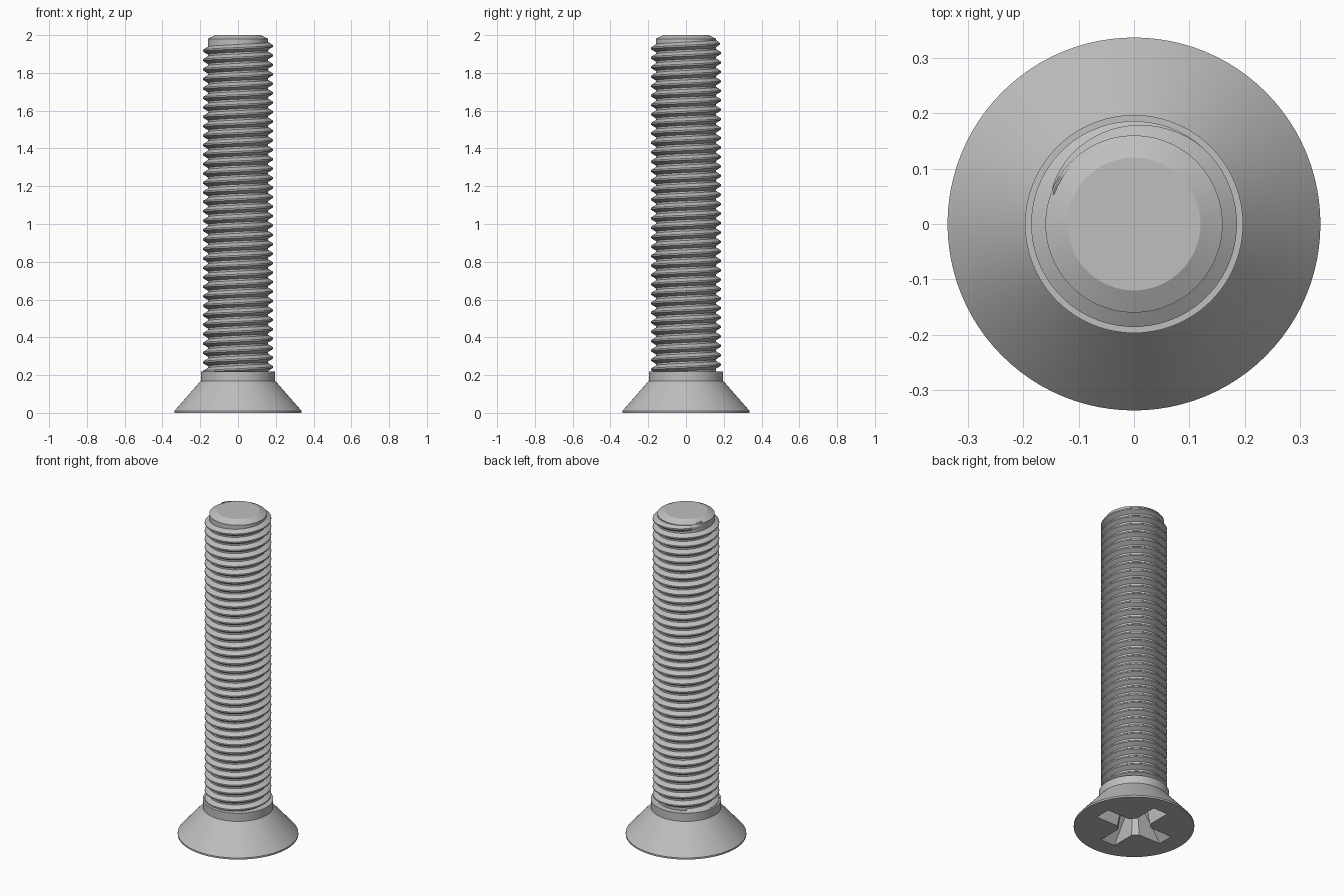
import bpy, bmesh, math

cube = bpy.data.objects.get("Cube")
if cube:
    bpy.data.objects.remove(cube, do_unlink=True)

# Single steel colour
steel = bpy.data.materials.new("steel grey")
steel.use_nodes = True
GREY = (0.52, 0.52, 0.52, 1)
steel.diffuse_color = GREY
steel.node_tree.nodes["Principled BSDF"].inputs["Base Color"].default_value = GREY


def loft(name, rings, closed_tube_caps=True):
    """Skin equal-sized rings of points and cap both ends."""
    bm = bmesh.new()
    loops = [[bm.verts.new(p) for p in ring] for ring in rings]
    n = len(loops[0])
    for a, b in zip(loops, loops[1:]):
        for i in range(n):
            j = (i + 1) % n
            bm.faces.new((a[i], a[j], b[j], b[i]))
    bm.faces.new(loops[0][::-1])
    bm.faces.new(loops[-1])
    bmesh.ops.recalc_face_normals(bm, faces=bm.faces)
    mesh = bpy.data.meshes.new(name)
    bm.to_mesh(mesh)
    bm.free()
    mesh.materials.append(steel)
    ob = bpy.data.objects.new(name, mesh)
    bpy.context.collection.objects.link(ob)
    return ob


def select(ob):
    bpy.ops.object.select_all(action="DESELECT")
    ob.select_set(True)
    bpy.context.view_layer.objects.active = ob


def circle(r, z, n=96):
    return [(r * math.cos(math.tau * i / n), r * math.sin(math.tau * i / n), z)
            for i in range(n)]


def cross(length, half, corner, z):
    """Four-armed outline with chamfered inner corners."""
    pts = []
    for k in range(4):
        c, s = [(1, 0), (0, 1), (-1, 0), (0, -1)][k]
        for x, y in ((length, -half), (length, half), (corner, half), (half, corner)):
            pts.append((x * c - y * s, x * s + y * c, z))
    return pts


# Head, collar, core and chamfered tip as one turned body
profile = [(0.337, 0), (0.337, 0.01), (0.197, 0.17), (0.197, 0.22),
           (0.16, 0.22), (0.16, 1.98), (0.12, 2.0)]
body = loft("screw_body", [circle(r, z) for r, z in profile])

# Tapered cross recess in the head
cutter = loft("recess_cutter", [cross(0.246, 0.051, 0.083, -0.02),
                                cross(0.10, 0.036, 0.055, 0.16),
                                cross(0.02, 0.008, 0.012, 0.185)])
cutter.hide_render = True
cut = body.modifiers.new("recess", "BOOLEAN")
cut.operation = "DIFFERENCE"
cut.solver = "EXACT"
cut.object = cutter
select(body)
bpy.ops.object.modifier_apply(modifier="recess")
bpy.data.objects.remove(cutter, do_unlink=True)

# Right-handed helical thread, fading into the core at its upper end
PITCH, CORE, CREST = 0.05, 0.16, 0.186
STEPS = 64
end_angle, end_z = math.radians(160), 1.965
fade = math.radians(110)
count = int(35.1 * STEPS)
rings = []
for i in range(count + 1):
    back = math.tau * (count - i) / STEPS
    angle = end_angle - back
    z = end_z - PITCH * back / math.tau
    height = min(1, back / fade) ** 0.7
    crest = CORE - 0.001 + (CREST - CORE + 0.001) * height
    section = ((CORE - 0.006, -0.024), (crest, -0.004),
               (crest, 0.004), (CORE - 0.006, 0.024))
    rings.append([(r * math.cos(angle), r * math.sin(angle), z + dz)
                  for r, dz in section])
thread = loft("thread", rings)

for ob in (body, thread):
    select(ob)
    bpy.ops.object.shade_smooth_by_angle(angle=math.radians(25))
